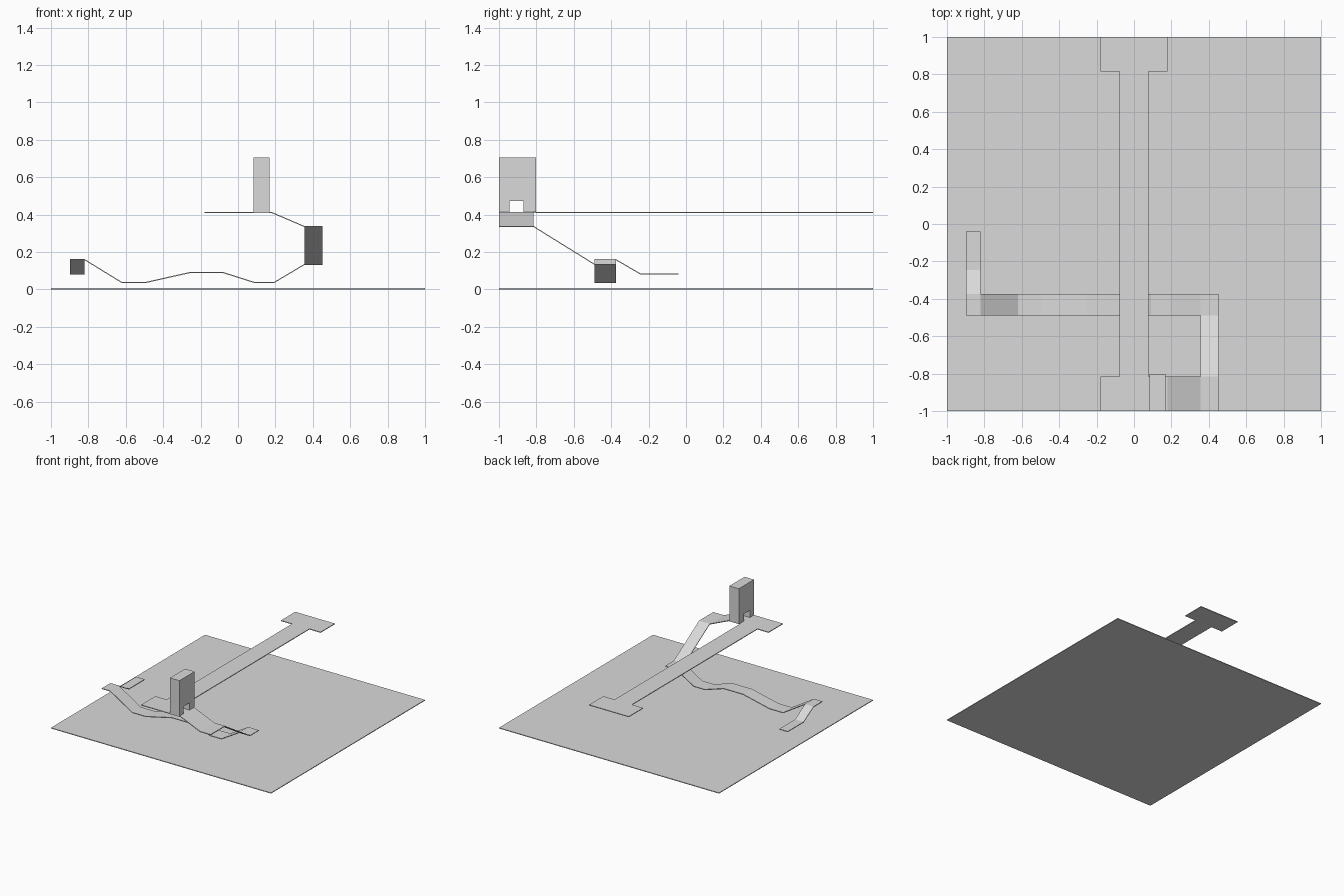
import bpy
import bmesh
from mathutils import Vector

cube = bpy.data.objects.get("Cube")
if cube:
    bpy.data.objects.remove(cube, do_unlink=True)

grey = bpy.data.materials.new("light grey")
grey.use_nodes = True
colour = (0.7, 0.7, 0.7, 1)
grey.diffuse_color = colour
grey.node_tree.nodes["Principled BSDF"].inputs["Base Color"].default_value = colour

THICK = 0.006


def prism(name, outline, axis, low, high):
    """Extrude a 2D outline along an axis; the outline uses the other two axes in order."""
    def place(p, depth):
        co = list(p)
        co.insert("xyz".index(axis), depth)
        return Vector(co)

    bm = bmesh.new()
    face = bm.faces.new([bm.verts.new(place(p, low)) for p in outline])
    new = bmesh.ops.extrude_face_region(bm, geom=[face])["geom"]
    shift = place((0, 0), high - low)
    bmesh.ops.translate(bm, vec=shift, verts=[v for v in new if isinstance(v, bmesh.types.BMVert)])
    bmesh.ops.recalc_face_normals(bm, faces=bm.faces)
    mesh = bpy.data.meshes.new(name)
    bm.to_mesh(mesh)
    bm.free()
    mesh.materials.append(grey)
    obj = bpy.data.objects.new(name, mesh)
    bpy.context.collection.objects.link(obj)
    return obj


def ribbon(name, path, across, low, high):
    """Thin walkway whose side profile follows the top heights of the path."""
    under = [(s, z - THICK) for s, z in reversed(path)]
    return prism(name, path + under, across, low, high)


# Ground slab
prism("ground", [(-1, -1), (1, -1), (1, 1), (-1, 1)], "z", 0, THICK)

# Raised runway with a wide platform at each end
half, wide, neck = 0.078, 0.18, 0.815
quarter = [(wide, 1), (wide, neck), (half, neck)]
right = quarter + [(x, -y) for x, y in reversed(quarter)]
prism("runway", right + [(-x, y) for x, y in reversed(right)], "z", 0.408, 0.414)

# Tower with a doorway cut through its foot
base, top = 0.414, 0.705
tower = [(-1, base), (-0.945, base), (-0.945, 0.473), (-0.87, 0.473),
         (-0.87, base), (-0.803, base), (-0.803, top), (-1, top)]
prism("tower", tower, "x", 0.082, 0.168)

# Walkway descending from the front platform
ribbon("upper_ramp", [(0.18, 0.414), (0.355, 0.339), (0.452, 0.339)], "y", -1, -0.815)
ribbon("side_ramp", [(-0.815, 0.339), (-0.488, 0.136)], "x", 0.355, 0.452)

# Undulating crossing beneath the runway
crossing = [(0.452, 0.136), (0.355, 0.136), (0.192, 0.039), (0.09, 0.039),
            (-0.08, 0.093), (-0.257, 0.093), (-0.497, 0.039), (-0.62, 0.039),
            (-0.82, 0.162), (-0.897, 0.162)]
ribbon("crossing", crossing, "y", -0.488, -0.375)

# Final ramp and landing
ribbon("end_ramp", [(-0.375, 0.162), (-0.245, 0.086), (-0.04, 0.086)], "x", -0.897, -0.82)
